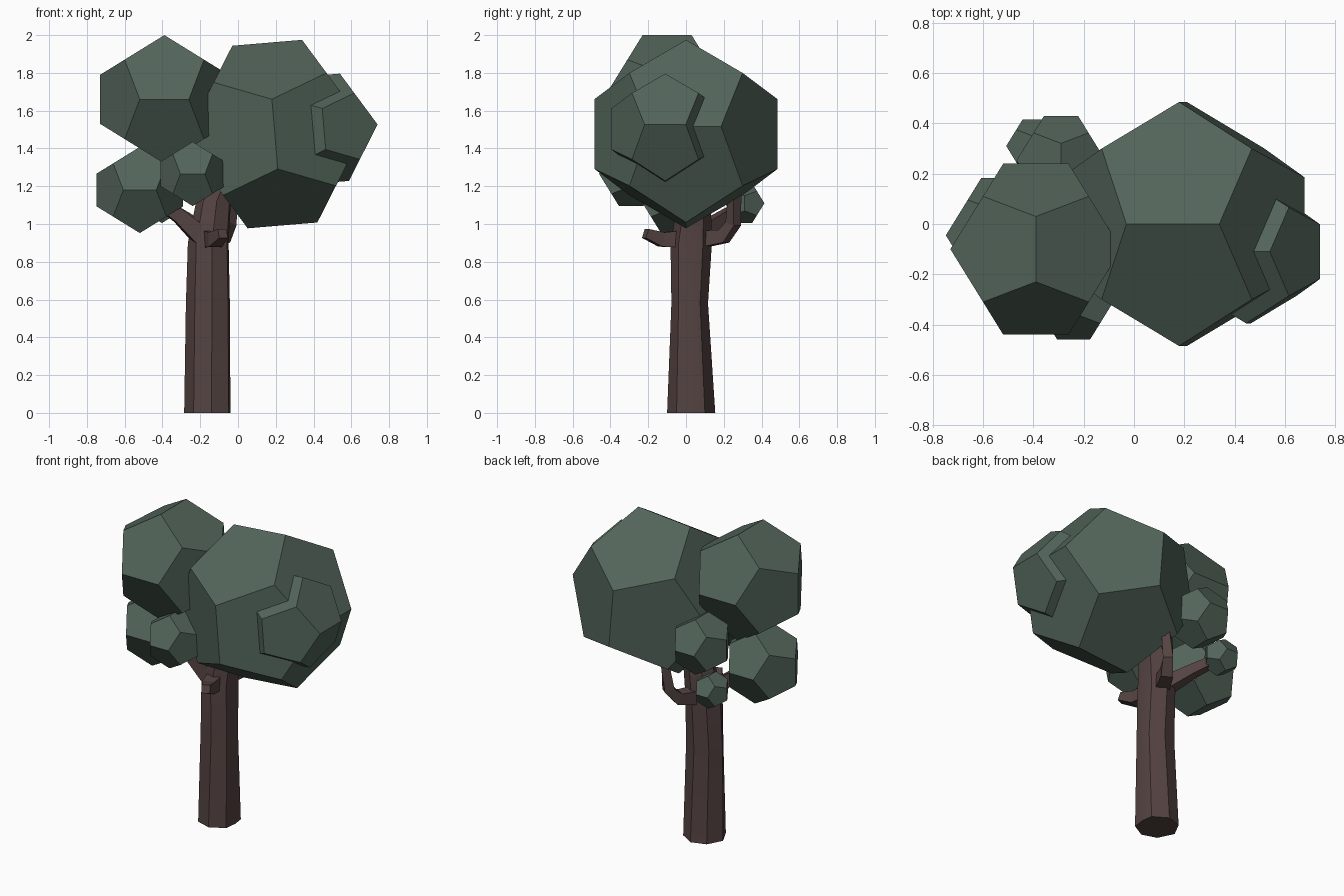
import bpy, bmesh, math
from mathutils import Vector, Matrix

if "Cube" in bpy.data.objects:
    bpy.data.objects.remove(bpy.data.objects["Cube"])

PHI = (1 + math.sqrt(5)) / 2


def material(name, rgb):
    m = bpy.data.materials.new(name)
    m.diffuse_color = (*rgb, 1)
    m.use_nodes = True
    m.node_tree.nodes["Principled BSDF"].inputs["Base Color"].default_value = m.diffuse_color
    return m


LEAF = material("leaf_green", (0.085, 0.128, 0.102))
BARK = material("bark_brown", (0.088, 0.056, 0.053))


def finish(bm, name, mat):
    bmesh.ops.recalc_face_normals(bm, faces=bm.faces)
    me = bpy.data.meshes.new(name)
    bm.to_mesh(me)
    bm.free()
    me.materials.append(mat)
    ob = bpy.data.objects.new(name, me)
    bpy.context.collection.objects.link(ob)
    return ob


def dodecahedron(name, centre, half, tilted=False):
    """half = distance from the centre to the edge midpoints"""
    a, pm = 1 / PHI, (-1, 1)
    pts = [(x, y, z) for x in pm for y in pm for z in pm]
    for s in pm:
        for t in pm:
            pts += [(0, s * a, t * PHI), (s * a, t * PHI, 0), (s * PHI, 0, t * a)]
    bm = bmesh.new()
    for p in pts:
        bm.verts.new(Vector(p) * half / PHI)
    bmesh.ops.convex_hull(bm, input=bm.verts)
    bmesh.ops.dissolve_limit(bm, angle_limit=0.05, verts=bm.verts, edges=bm.edges)
    rot = Matrix.Identity(4)
    if tilted:
        rot = Matrix.Rotation(math.radians(-4.8), 4, 'Y') @ Matrix.Rotation(math.pi / 2, 4, 'Z')
    bm.transform(Matrix.Translation(centre) @ rot)
    return finish(bm, name, LEAF)


def loft(name, rings):
    bm = bmesh.new()
    loops = [[bm.verts.new(p) for p in r] for r in rings]
    n = len(loops[0])
    for lo, hi in zip(loops, loops[1:]):
        for i in range(n):
            j = (i + 1) % n
            bm.faces.new((lo[i], lo[j], hi[j], hi[i]))
    bm.faces.new(loops[0][::-1])
    bm.faces.new(loops[-1])
    return finish(bm, name, BARK)


def branch(name, path):
    """four-sided limb; path entries are (x, y, z, half thickness)"""
    pts = [Vector(p[:3]) for p in path]
    rings = []
    for i, p in enumerate(pts):
        d = (pts[min(i + 1, len(pts) - 1)] - pts[max(i - 1, 0)]).normalized()
        side = d.cross(Vector((0, 0, 1))).normalized()
        up = side.cross(d)
        r = path[i][3]
        rings.append([p + side * r * u + up * r * v
                      for u, v in ((-1, -1), (1, -1), (1, 1), (-1, 1))])
    return loft(name, rings)


# Foliage clumps
dodecahedron("large_foliage", (0.195, 0, 1.476), 0.485, True)
dodecahedron("side_foliage", (0.455, -0.11, 1.503), 0.285, True)
dodecahedron("upper_left_foliage", (-0.39, -0.10, 1.66), 0.34)
dodecahedron("lower_left_foliage", (-0.52, -0.045, 1.18), 0.228)
dodecahedron("front_foliage", (-0.24, -0.29, 1.265), 0.17)
dodecahedron("back_foliage", (-0.29, 0.253, 1.36), 0.177)
dodecahedron("small_back_foliage", (-0.403, 0.31, 1.11), 0.105)

# Trunk: irregular outline swept upward, leaning to the right
outline = [(-.072, -.098), (.023, -.128), (.113, -.078), (.123, .002),
           (.113, .072), (.023, .127), (-.072, .097), (-.122, .002)]
levels = [(0, -.163, .028, 1, 1), (.58, -.16, .02, .95, .76),
          (.90, -.158, .028, .88, .86), (1.12, -.13, .045, .75, .68),
          (1.36, -.03, .05, .5, .5)]
trunk = loft("trunk", [[(cx + x * sx, cy + y * sy, z) for x, y in outline]
                       for z, cx, cy, sx, sy in levels])
trunk.select_set(True)
bpy.context.view_layer.objects.active = trunk
bpy.ops.object.shade_smooth_by_angle(angle=math.radians(25))

# Branches
branch("left_branch", [(-.19, 0, .93, .05), (-.31, -.02, 1.04, .037), (-.46, -.04, 1.15, .03)])
branch("front_branch", [(-.14, -.03, .92, .045), (-.12, -.13, .918, .038), (-.08, -.215, .95, .025)])
branch("back_branch", [(-.14, .08, .92, .045), (-.08, .20, .935, .036),
                       (-.05, .25, 1.0, .03), (-.03, .26, 1.2, .025)])
branch("back_left_branch", [(-.18, .06, .94, .045), (-.29, .19, 1.03, .032), (-.39, .30, 1.10, .025)])
